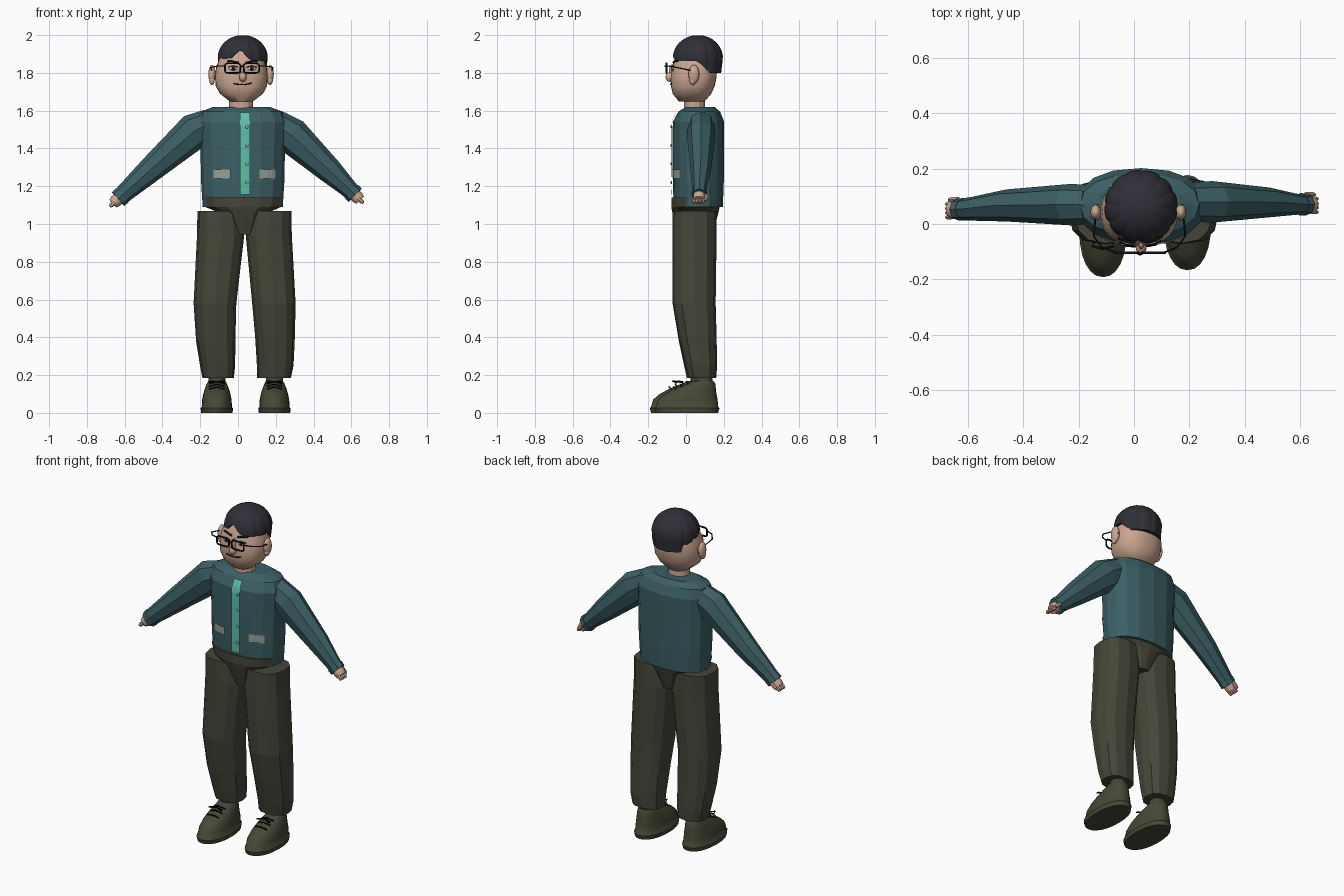
import bpy, bmesh, math
from mathutils import Vector

old = bpy.data.objects.get("Cube")
if old:
    bpy.data.objects.remove(old, do_unlink=True)


def material(name, *rgb):
    m = bpy.data.materials.new(name)
    m.use_nodes = True
    m.diffuse_color = (*rgb, 1)
    m.node_tree.nodes["Principled BSDF"].inputs["Base Color"].default_value = (*rgb, 1)
    return m


TEAL = material("dark teal cloth", .045, .115, .13)
MINT = material("mint placket", .11, .53, .4)
GREY = material("grey green pocket", .3, .35, .31)
OLIVE = material("dark olive trousers", .062, .06, .04)
SHOE = material("olive shoe", .062, .064, .036)
SKIN = material("skin", .6, .38, .28)
HAIR = material("charcoal hair", .028, .028, .038)
BLACK = material("black", .006, .006, .008)
WHITE = material("pale eye", .55, .58, .55)


# ---------- helpers ----------
def make(name, verts, faces, mat, smooth=False):
    me = bpy.data.meshes.new(name)
    me.from_pydata(verts, [], faces)
    me.materials.append(mat)
    bm = bmesh.new()
    bm.from_mesh(me)
    bmesh.ops.recalc_face_normals(bm, faces=bm.faces)
    bm.to_mesh(me)
    bm.free()
    ob = bpy.data.objects.new(name, me)
    bpy.context.collection.objects.link(ob)
    if smooth:
        bpy.ops.object.select_all(action='DESELECT')
        ob.select_set(True)
        bpy.context.view_layer.objects.active = ob
        bpy.ops.object.shade_smooth_by_angle(angle=math.radians(50))
    return ob


def skin_rings(name, rings, mat, smooth=False):
    n = len(rings[0])
    verts = [p for r in rings for p in r]
    faces = [(i * n + j, i * n + (j + 1) % n, (i + 1) * n + (j + 1) % n, (i + 1) * n + j)
             for i in range(len(rings) - 1) for j in range(n)]
    faces += [tuple(range(n)), tuple(range(len(verts) - n, len(verts)))]
    return make(name, verts, faces, mat, smooth)


def power(v, p):
    return math.copysign(abs(v) ** (2 / p), v)


def loft(name, rows, mat, n=16, p=2.3, smooth=False):
    """Stack rounded rings; each row is z, cx, cy, rx, ry."""
    turn = [2 * math.pi * j / n for j in range(n)]
    rings = [[(cx + rx * power(math.cos(a), p), cy + ry * power(math.sin(a), p), z)
              for a in turn] for z, cx, cy, rx, ry in rows]
    return skin_rings(name, rings, mat, smooth)


def tube(name, path, mat, n=8, smooth=False):
    """Sweep a ring along a path; each row is x, y, z, radius, radius along y."""
    pts = [Vector(r[:3]) for r in path]
    rings = []
    for i, r in enumerate(path):
        t = (pts[min(i + 1, len(pts) - 1)] - pts[max(i - 1, 0)]).normalized()
        up = t.cross(Vector((0, 1, 0))).normalized()
        side = up.cross(t)
        rings.append([pts[i] + up * r[3] * math.cos(a) + side * r[4] * math.sin(a)
                      for a in (2 * math.pi * j / n for j in range(n))])
    return skin_rings(name, rings, mat, smooth)


def wire(name, pts, r, mat, cyclic=False):
    cu = bpy.data.curves.new(name, 'CURVE')
    cu.dimensions = '3D'
    cu.bevel_depth, cu.bevel_resolution, cu.use_fill_caps = r, 1, True
    sp = cu.splines.new('POLY')
    sp.points.add(len(pts) - 1)
    for q, p in zip(sp.points, pts):
        q.co = (*p, 1)
    sp.use_cyclic_u = cyclic
    cu.materials.append(mat)
    ob = bpy.data.objects.new(name, cu)
    bpy.context.collection.objects.link(ob)
    bpy.ops.object.select_all(action='DESELECT')
    ob.select_set(True)
    bpy.context.view_layer.objects.active = ob
    bpy.ops.object.convert(target='MESH')


def ball(name, loc, size, mat):
    bm = bmesh.new()
    bmesh.ops.create_uvsphere(bm, u_segments=14, v_segments=8, radius=1)
    verts = [tuple(l + s * c for l, s, c in zip(loc, size, v.co)) for v in bm.verts]
    faces = [[v.index for v in f.verts] for f in bm.faces]
    bm.free()
    return make(name, verts, faces, mat, True)


def front_y(rows, x, z, p=2.3):
    """Front of a loft at a given x and z."""
    for a, b in zip(rows, rows[1:]):
        if a[0] <= z <= b[0]:
            f = (z - a[0]) / (b[0] - a[0])
            cx, cy, rx, ry = (u + (v - u) * f for u, v in zip(a[1:], b[1:]))
            return cy - ry * max(0, 1 - abs((x - cx) / rx) ** p) ** (1 / p)


def patch(name, rows, x0, x1, z0, z1, mat, nx=4, nz=2, off=.006):
    """Thin plate that follows the front of a loft."""
    verts = []
    for k in range(nz + 1):
        for i in range(nx + 1):
            x, z = x0 + (x1 - x0) * i / nx, z0 + (z1 - z0) * k / nz
            verts.append((x, front_y(rows, x, z) - off, z))
    w = nx + 1
    faces = [(k * w + i, k * w + i + 1, k * w + w + i + 1, k * w + w + i)
             for k in range(nz) for i in range(nx)]
    return make(name, verts, faces, mat)


# ---------- shirt ----------
shirt = [(1.09, .025, .065, .212, .13), (1.22, .025, .065, .22, .135), (1.4, .025, .065, .224, .136),
         (1.54, .025, .066, .232, .136), (1.595, .02, .07, .215, .11), (1.62, .018, .075, .15, .075)]
loft("shirt", shirt, TEAL)
patch("placket", shirt, .01, .064, 1.157, 1.59, MINT, 2, 12, .008)
for x0, x1, side in ((-.13, -.04, "right"), (.115, .2, "left")):
    patch(side + "_pocket", shirt, x0, x1, 1.24, 1.288, GREY)
for k in range(4):
    z = 1.22 + k * .098
    ball("button", (.048, front_y(shirt, .048, z) - .008, z), (.009, .004, .009), GREY)

# ---------- trousers ----------
loft("trouser_seat", [(.945, .035, .05, .055, .09), (1.06, .03, .05, .13, .122),
                      (1.09, .027, .05, .2, .128), (1.14, .025, .052, .212, .13)], OLIVE)
loft("right_trouser_leg", [(.185, -.105, .08, .083, .075), (.25, -.108, .075, .093, .085),
                           (.38, -.118, .06, .104, .098), (.58, -.122, .043, .113, .114),
                           (.94, -.092, .045, .125, .117), (1.07, -.1, .045, .115, .115)], OLIVE, 12, 2.5)
loft("left_trouser_leg", [(.185, .19, .085, .09, .075), (.25, .197, .08, .097, .085),
                          (.4, .196, .062, .105, .1), (.58, .19, .043, .115, .114),
                          (.94, .163, .045, .122, .117), (1.07, .17, .045, .112, .115)], OLIVE, 12, 2.5)

# ---------- shoes ----------
for side, x, y in (("right", -.112, -.02), ("left", .193, .005)):
    loft(side + "_shoe", [(0, x, y, .083, .165), (.025, x, y, .086, .172), (.03, x, y, .08, .166),
                          (.07, x, y + .004, .078, .158), (.1, x, y + .018, .072, .138),
                          (.13, x, y + .045, .063, .108), (.155, x, y + .075, .053, .075),
                          (.17, x, y + .085, .045, .055)], SHOE, 24, 2.2, True)
    loft(side + "_ankle", [(.14, x, y + .09, .045, .045), (.21, x, y + .09, .045, .045)], SHOE, 12)
    for k in range(3):
        ly, lz = y - .07 + k * .033, .13 + k * .014
        wire(side + "_lace", [(x - .04, ly + .01, lz - .004), (x, ly, lz + .008), (x + .04, ly + .01, lz - .004)],
             .004, BLACK)
    for s in (-1, 1):
        wire(side + "_bow", [(x, y - .02, .165), (x + s * .035, y - .05, .168), (x + s * .04, y - .03, .16)],
             .004, BLACK, True)

# ---------- arms and hands ----------
arms = {"right": [(-.15, .07, 1.53, .08, .07), (-.227, .07, 1.495, .096, .075), (-.46, .067, 1.29, .068, .058),
                  (-.585, .055, 1.178, .051, .043), (-.632, .052, 1.135, .046, .038)],
        "left": [(.19, .08, 1.53, .08, .07), (.282, .08, 1.47, .096, .075), (.488, .078, 1.28, .067, .054),
                 (.575, .072, 1.197, .05, .04), (.618, .07, 1.155, .044, .034)]}
for side, path in arms.items():
    tube(side + "_sleeve", path, TEAL)
    end, prev = Vector(path[-1][:3]), Vector(path[-2][:3])
    d = (end - prev).normalized()

    def row(base, t, r, ry):
        return (*(base + d * t), r, ry)

    tube(side + "_cuff", [row(end, -.025, .05, .041), row(end, .004, .049, .04)], TEAL)
    tube(side + "_palm", [row(end, -.01, .03, .03), row(end, .02, .034, .032), row(end, .04, .028, .03)],
         SKIN, 10, True)
    for k in range(4):
        b = end + Vector((0, -.025 + k * .016, 0))
        tube(side + "_finger", [row(b, .03, .011, .009), row(b, .052, .012, .009), row(b, .064, .006, .005)],
             SKIN, 6, True)
    b = end + Vector((0, .038, .004))
    tube(side + "_thumb", [row(b, .005, .01, .01), row(b, .035, .012, .01), row(b, .05, .006, .006)], SKIN, 6, True)

# ---------- neck and head ----------
loft("neck", [(1.58, .015, .045, .065, .058), (1.69, .015, .045, .062, .055)], SKIN, 14, 2)
C = .018
head = [(1.648, C, .03, .06, .068), (1.69, C, .032, .114, .102), (1.73, C, .036, .136, .116),
        (1.78, C, .041, .14, .121), (1.83, C, .045, .134, .12), (1.87, C, .05, .119, .109),
        (1.93, C, .06, .1, .1), (1.97, C, .06, .05, .05)]
loft("head", head, SKIN, 28, 2.3, True)
ball("nose", (.026, -.083, 1.778), (.02, .026, .026), SKIN)
ball("nose_bridge", (.026, -.074, 1.81), (.011, .016, .035), SKIN)
for side, x in (("right", -.138), ("left", .17)):
    ball(side + "_ear", (x, .042, 1.793), (.02, .029, .05), SKIN)
    ball(side + "_ear_lobe", (x, .035, 1.76), (.015, .018, .024), SKIN)

# ---------- eyes, brows, mouth ----------
for side, x, s in (("right", -.026, -1), ("left", .072, 1)):
    y = front_y(head, x, 1.823)
    ball(side + "_eye", (x, y, 1.823), (.024, .008, .012), WHITE)
    ball(side + "_pupil", (x, y - .006, 1.823), (.01, .005, .01), BLACK)
    wire(side + "_eyelid", [(x + i * .013, front_y(head, x + i * .013, 1.835) - .006, 1.838 - abs(i) * .004)
                            for i in range(-2, 3)], .003, BLACK)
    wire(side + "_eyebrow", [(x + s * i * .015, front_y(head, x + s * i * .015, 1.86) - .004,
                              1.864 - abs(i - 1) * .003) for i in range(-2, 3)], .005, BLACK)
wire("mouth", [(x, front_y(head, x, 1.74) - .002, 1.738 + 3 * (x - .02) ** 2)
               for x in (-.024 + i * .016 for i in range(7))], .0035, BLACK)

# ---------- glasses ----------
for side, x, s in (("right", -.028, -1), ("left", .071, 1)):
    loop = [(x + .041 * power(math.cos(a), 5), -.104, 1.825 + .026 * power(math.sin(a), 5))
            for a in (2 * math.pi * (j + .5) / 16 for j in range(16))]
    wire(side + "_lens_frame", loop, .005, BLACK, True)
    ox = .02 + s * .165
    wire(side + "_temple", [(x + s * .04, -.102, 1.838), (ox - s * .03, -.085, 1.835), (ox, -.045, 1.828),
                            (ox - s * .008, .05, 1.808), (ox - s * .012, .07, 1.785)], .0035, BLACK)
wire("glasses_bridge", [(.012, -.104, 1.832), (.022, -.11, 1.836), (.032, -.104, 1.832)], .005, BLACK)

# ---------- ribbed hair cap with a parted fringe ----------
N, STEPS = 96, 10
rings = [[] for _ in range(STEPS + 2)]
for j in range(N):
    a = 2 * math.pi * j / N
    ca, sa = math.cos(a), math.sin(a)
    back = min(1, max(0, (sa + .1) / .7))
    low = 1.862 - .062 * back * back * (3 - 2 * back)
    if sa < 0:
        low += .055 * math.exp(-((ca + .12) / .33) ** 2)
    rib = 1.01 - .045 * (1 - abs(math.sin(6 * a + .4))) ** 2
    for k in range(-1, STEPS + 1):
        z = low + (1.999 - low) * math.sin(max(k, 0) / STEPS * math.pi / 2)
        r = math.sqrt(max(0, 1 - ((z - 1.88) / .12) ** 2)) if z > 1.88 else 1 - .9 * (1.88 - z)
        r = max(r, .02) * (rib if k >= 0 else .8)
        rings[k + 1].append((.025 + .132 * r * ca, .063 + .132 * r * sa, z))
skin_rings("hair", rings, HAIR, True)
